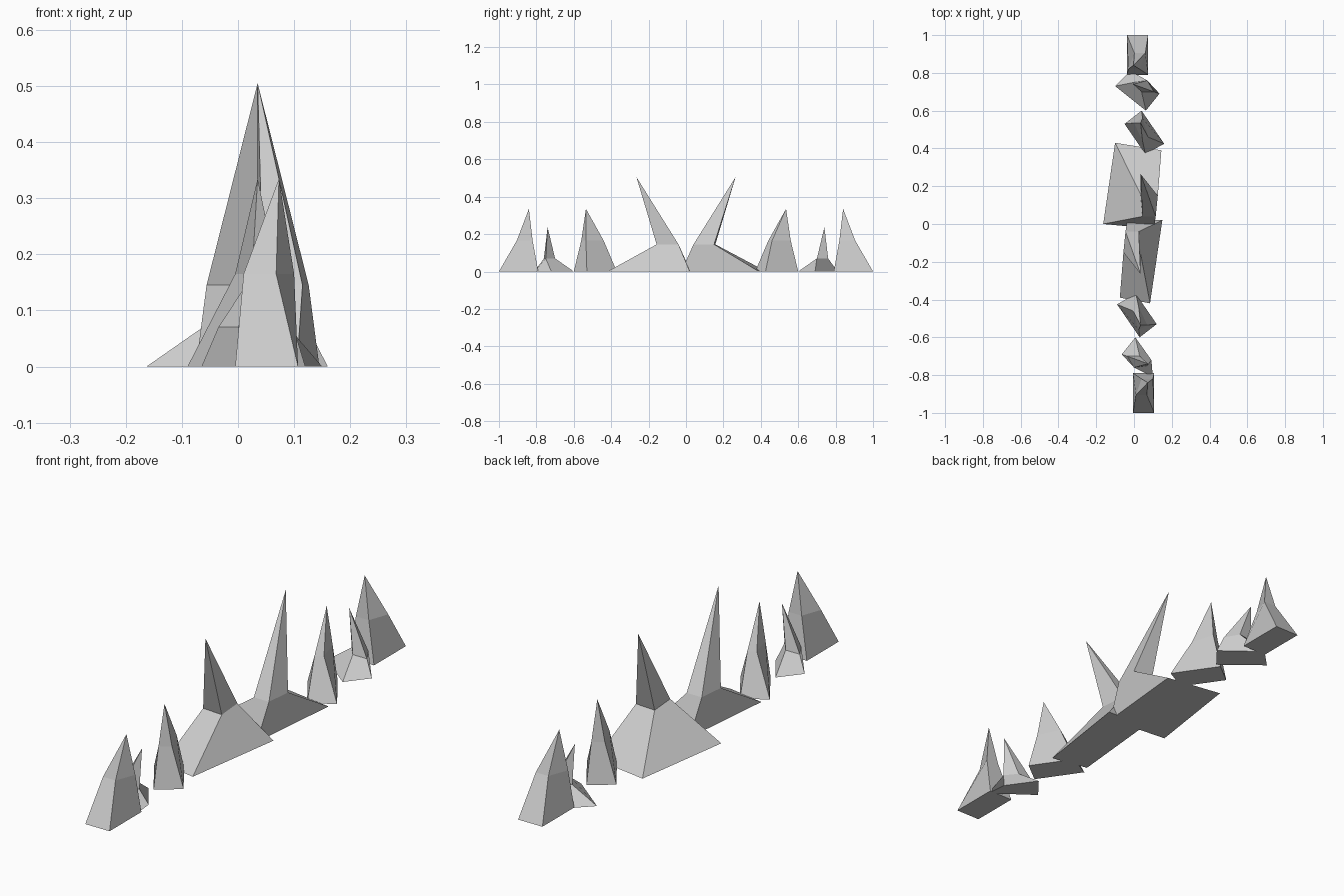
import bpy, bmesh
from mathutils import Matrix, Vector

if "Cube" in bpy.data.objects:
    bpy.data.objects.remove(bpy.data.objects["Cube"])

# Front half is the back half turned 180 degrees about this vertical axis
PIVOT = Vector((0.035, 0, 0))
TURN = Matrix.Translation(PIVOT) @ Matrix.Rotation(3.14159265, 4, 'Z') @ Matrix.Translation(-PIVOT)


def spike(name, base, mid, mid_z, tip, turned=False):
    """Four-sided spike: base ring, pinched ring, single tip."""
    bm = bmesh.new()
    low = [bm.verts.new((x, y, 0)) for x, y in base]
    high = [bm.verts.new((x, y, mid_z)) for x, y in mid]
    top = bm.verts.new(tip)
    bm.faces.new(low[::-1])
    for i in range(4):
        j = (i + 1) % 4
        bm.faces.new((low[i], low[j], high[j], high[i]))
        bm.faces.new((high[i], high[j], top))
    if turned:
        bm.transform(TURN)
    bmesh.ops.recalc_face_normals(bm, faces=bm.faces)
    mesh = bpy.data.meshes.new(name)
    bm.to_mesh(mesh)
    bm.free()
    bpy.context.collection.objects.link(bpy.data.objects.new(name, mesh))


# name, base, pinched ring, ring height, tip, replaced base corners on the front copy
SPIKES = [
    ("end_spike",
     [(.075, 1), (-.037, 1), (-.037, .79), (.075, .79)],
     [(.06, .905), (.002, .905), (-.03, .82), (.03, .82)],
     .165, (-.003, .84, .335), {}),
    ("small_spike",
     [(.135, .69), (-.02, .81), (-.1, .73), (.063, .6)],
     [(.105, .70), (.07, .76), (0, .75), (.04, .70)],
     .07, (-.005, .74, .238), {1: (-.03, .81), 2: (-.022, .72)}),
    ("middle_spike",
     [(.16, .425), (.04, .6), (-.05, .53), (.06, .37)],
     [(.075, .46), (.045, .56), (0, .535), (.045, .44)],
     .165, (.035, .535, .335), {}),
    ("tall_spike",
     [(.145, .39), (-.1, .43), (-.163, 0), (.105, -.025)],
     [(.126, .15), (.035, .157), (.045, .04), (.115, .04)],
     .145, (.035, .265, .505), {1: (-.015, .42), 2: (-.08, -.02)}),
]

for name, base, mid, mid_z, tip, swap in SPIKES:
    spike("back_" + name, base, mid, mid_z, tip)
    front_base = [swap.get(i, p) for i, p in enumerate(base)]
    spike("front_" + name, front_base, mid, mid_z, tip, turned=True)
